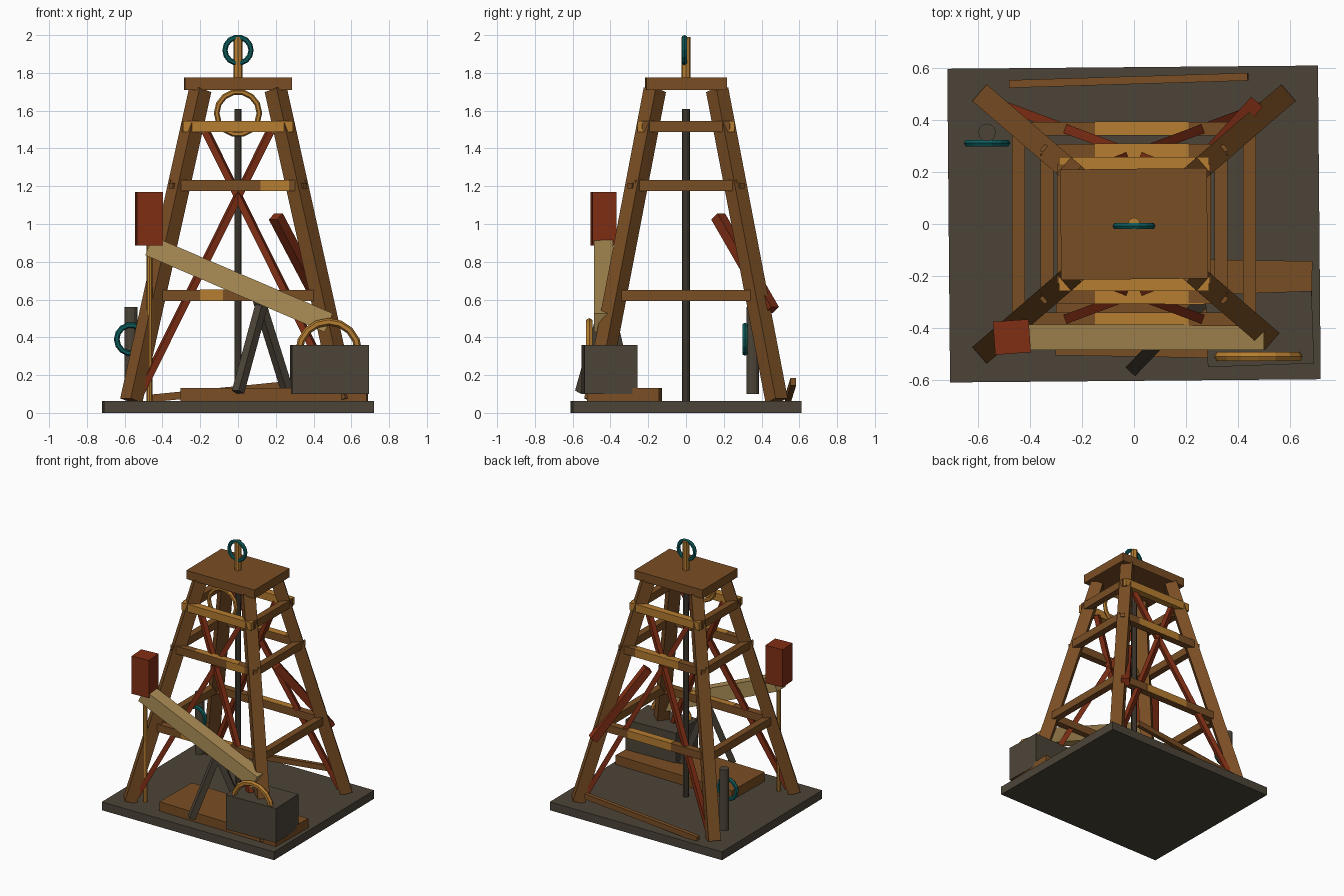
import bpy, math
from mathutils import Vector, Matrix

if "Cube" in bpy.data.objects:
    bpy.data.objects.remove(bpy.data.objects["Cube"])


def material(name, rgb):
    m = bpy.data.materials.new(name)
    lin = [((c / 255 + 0.055) / 1.055) ** 2.4 for c in rgb]
    m.diffuse_color = (*lin, 1)
    m.use_nodes = True
    m.node_tree.nodes["Principled BSDF"].inputs["Base Color"].default_value = m.diffuse_color
    return m


BROWN = material("timber brown", (122, 78, 36))
OCHRE = material("ochre wood", (182, 125, 48))
TAN = material("pale tan wood", (174, 143, 86))
RED = material("rust red", (128, 46, 20))
DARK = material("dark iron", (76, 68, 56))
TEAL = material("teal metal", (14, 92, 92))


def finish(name, mat):
    ob = bpy.context.object
    ob.name = name
    ob.data.materials.append(mat)
    return ob


def box(name, x, y, z, mat, turn=0):
    """Box from min/max ranges, turned in degrees about z."""
    bpy.ops.mesh.primitive_cube_add(size=1)
    ob = finish(name, mat)
    rs = (x, y, z)
    ob.scale = [r[1] - r[0] for r in rs]
    ob.location = [(r[0] + r[1]) / 2 for r in rs]
    ob.rotation_euler.z = math.radians(turn)
    return ob


def beam(name, a, b, w, h, mat):
    """Square timber from a to b; w is its level width."""
    a, b = Vector(a), Vector(b)
    d = (b - a).normalized()
    side = d.cross(Vector((0, 0, 1)))
    side = side.normalized() if side.length > 1e-4 else Vector((1, 0, 0))
    up = side.cross(d)
    bpy.ops.mesh.primitive_cube_add(size=1)
    ob = finish(name, mat)
    rot = Matrix((side, up, -d)).transposed().to_4x4()
    size = Matrix.Diagonal((w, h, (b - a).length, 1))
    ob.data.transform(Matrix.Translation((a + b) / 2) @ rot @ size)
    return ob


def rod(name, x, y, z0, z1, r, mat, n=10):
    bpy.ops.mesh.primitive_cylinder_add(vertices=n, radius=r, depth=z1 - z0,
                                        location=(x, y, (z0 + z1) / 2))
    return finish(name, mat)


def ring(name, loc, major, minor, mat, n=14, k=6):
    bpy.ops.mesh.primitive_torus_add(major_radius=major, minor_radius=minor,
                                     major_segments=n, minor_segments=k,
                                     location=loc, rotation=(math.pi / 2, 0, 0))
    return finish(name, mat)


# Base and cap
box("base_slab", (-0.715, 0.715), (-0.605, 0.605), (0, 0.063), DARK, 0.5)
box("top_cap", (-0.283, 0.283), (-0.213, 0.213), (1.71, 1.775), BROWN, 0.6)

# Four splayed legs
for sx in (-1, 1):
    for sy in (-1, 1):
        beam("leg", (sx * 0.565, sy * 0.48, 0.065), (sx * 0.2, sy * 0.165, 1.71),
             0.085, 0.085, BROWN)

# Girts: height, front/back y, half length, side x, half length
girts = [(0.622, 0.368, 0.43, 0.445, 0.36),
         (1.203, 0.282, 0.32, 0.335, 0.27),
         (1.517, 0.232, 0.29, 0.272, 0.23)]
for i, (z, y, hx, x, hy) in enumerate(girts):
    for s in (-1, 1):
        beam("cross_girt", (-hx, s * y, z), (hx, s * y, z), 0.052, 0.058,
             OCHRE if i == 2 else BROWN)
        beam("side_girt", (s * x, -hy, z), (s * x, hy, z), 0.05, 0.058, BROWN)
        # ochre facing on the lower girts
        if i < 2:
            box("girt_top_facing", (-0.15, 0.21), (s * y - 0.025, s * y + 0.025),
                (z + 0.026, z + 0.031), OCHRE)
            px = (-0.2, -0.08) if i == 0 else (0.12, 0.27)
            if s > 0:
                px = (-0.15, 0.21)
            yy = s * (y + 0.025)
            box("girt_face_patch", px, (yy - 0.003, yy + 0.003),
                (z - 0.028, z + 0.03), OCHRE)
        # corner bolts
        if i:
            f = (z - 0.065) / 1.645
            for sx in (-1, 1):
                cx, cy = 0.565 - 0.365 * f, 0.48 - 0.315 * f
                beam("corner_bolt", (sx * cx, s * cy, z),
                     (sx * (cx + 0.042), s * (cy + 0.036), z), 0.03, 0.03,
                     OCHRE if i == 2 else BROWN)

# Crossed braces on front and back
for sy in (-1, 1):
    for sx in (-1, 1):
        beam("cross_brace", (sx * 0.525, sy * 0.465, 0.09),
             (-sx * 0.17, sy * 0.205, 1.49), 0.036, 0.036, RED)
beam("loose_brace", (0.2, 0.17, 1.04), (0.46, 0.455, 0.545), 0.06, 0.055, RED)

# Centre pole, crown post and rings
rod("drill_pole", 0, 0, 0.063, 1.61, 0.02, DARK)
rod("crown_post", 0, 0, 1.77, 1.99, 0.025, OCHRE, 8)
ring("crown_ring", (0, -0.008, 1.92), 0.069, 0.014, TEAL)
ring("crown_pulley", (0, -0.185, 1.587), 0.113, 0.015, OCHRE)

# Walking beam, counterweight and supports
beam("walking_beam", (-0.47, -0.437, 0.885), (0.48, -0.437, 0.477), 0.1, 0.108, TAN)
box("counterweight", (-0.54, -0.402), (-0.5, -0.372), (0.885, 1.17), RED, 4)
rod("beam_post", -0.468, -0.437, 0.063, 0.89, 0.016, OCHRE, 8)
beam("prop_front", (0.0, -0.555, 0.11), (0.13, -0.42, 0.59), 0.05, 0.045, DARK)
beam("prop_rear", (0.26, -0.31, 0.12), (0.11, -0.425, 0.6), 0.05, 0.045, DARK)

# Engine on its plank bed, with flywheel
box("engine_bed", (-0.3, 0.685), (-0.515, -0.135), (0.06, 0.133), BROWN, -1)
box("engine_box", (0.28, 0.69), (-0.545, -0.265), (0.1, 0.36), DARK, 2)
ring("flywheel", (0.48, -0.512, 0.325), 0.157, 0.02, OCHRE, 16)

# Barrel, hanging ring and loose plank at the back
rod("barrel", -0.567, 0.353, 0.1, 0.56, 0.034, DARK, 12)
ring("barrel_ring", (-0.567, 0.312, 0.39), 0.075, 0.015, TEAL)
beam("loose_plank", (-0.48, 0.54, 0.075), (0.44, 0.568, 0.165), 0.03, 0.04, BROWN)
